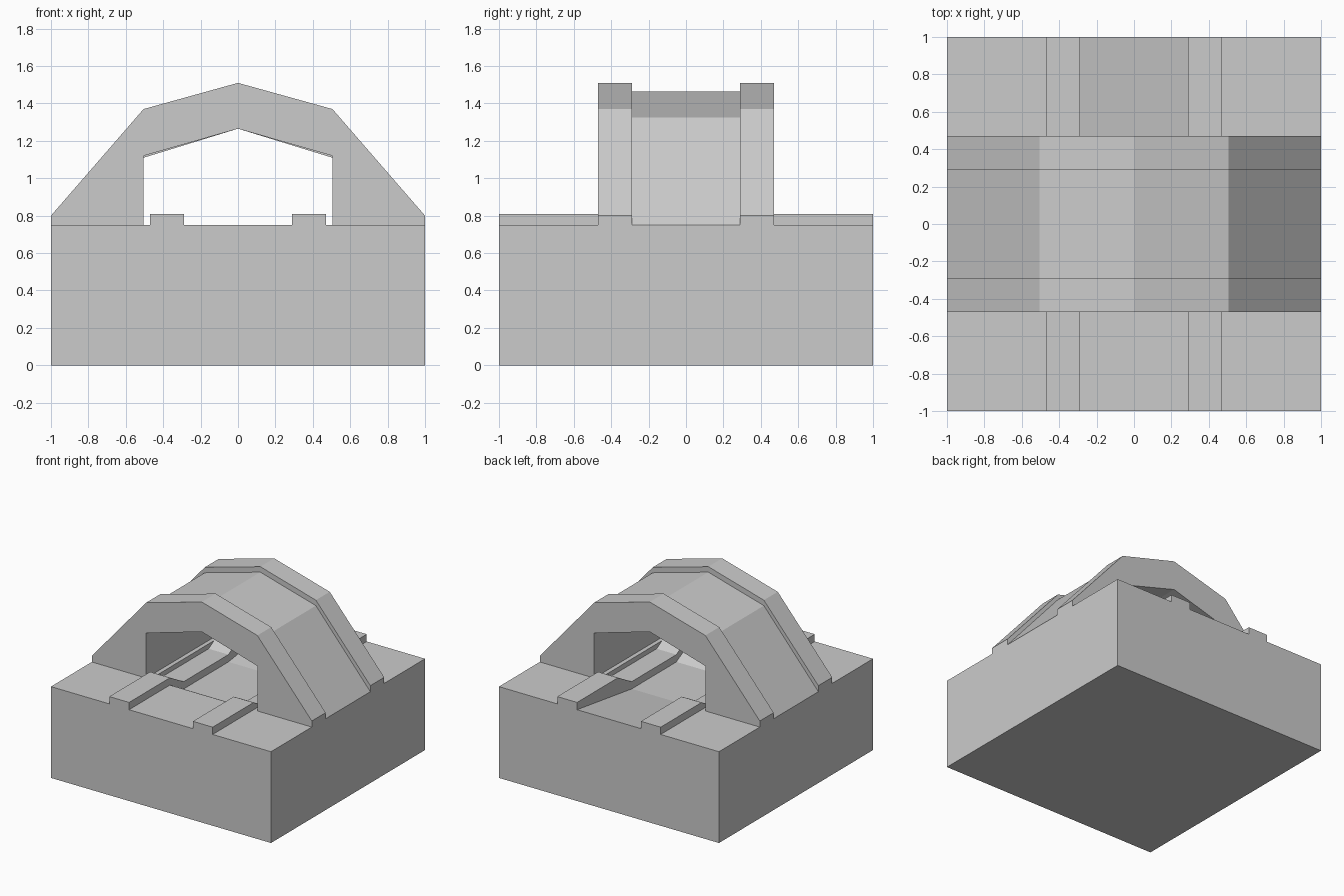
import bpy, bmesh
from mathutils import Vector

if "Cube" in bpy.data.objects:
    bpy.data.objects.remove(bpy.data.objects["Cube"])


def prism(name, profile, axis, a, b):
    """Extrude a 2D profile along axis: 'x' takes (y, z), 'y' takes (x, z)."""
    bm = bmesh.new()
    place = (lambda p: (a, p[0], p[1])) if axis == 'x' else (lambda p: (p[0], a, p[1]))
    face = bm.faces.new([bm.verts.new(place(p)) for p in profile])
    ext = bmesh.ops.extrude_face_region(bm, geom=[face])
    move = Vector((b - a, 0, 0)) if axis == 'x' else Vector((0, b - a, 0))
    bmesh.ops.translate(bm, vec=move,
                        verts=[v for v in ext['geom'] if isinstance(v, bmesh.types.BMVert)])
    bmesh.ops.recalc_face_normals(bm, faces=bm.faces[:])
    mesh = bpy.data.meshes.new(name)
    bm.to_mesh(mesh)
    bm.free()
    obj = bpy.data.objects.new(name, mesh)
    bpy.context.collection.objects.link(obj)
    return obj


def arch_profile(outer, inner):
    """Mirror right-hand outer and inner lines (foot to apex) into a closed arch."""
    def mirror(pts):
        return [(-x, z) for x, z in pts[:-1]]
    return outer + mirror(outer)[::-1] + mirror(inner) + inner[::-1]


DECK, RIM, DIP = 0.75, 0.81, 0.10
IN, OUT, WALL = 0.29, 0.47, 0.505

# Base block with the lower track sunk beneath the bridge
base = prism("base_block", [(-1, 0), (1, 0), (1, DECK), (-1, DECK)], 'x', -1, 1)
cutter = prism("dip_cutter",
               [(-OUT, DECK), (-IN, DECK - DIP), (IN, DECK - DIP), (1, DECK),
                (1, 0.95), (-OUT, 0.95)], 'x', -OUT, OUT)
cutter.hide_render = True
cutter.hide_viewport = True
mod = base.modifiers.new("dip", 'BOOLEAN')
mod.operation = 'DIFFERENCE'
mod.solver = 'EXACT'
mod.object = cutter

# Raised rims of the lower track, dipping under the bridge
rim = [(-1, 0.6), (-1, RIM), (-OUT, RIM), (-IN, RIM - DIP),
       (IN, RIM - DIP), (OUT, RIM), (1, RIM), (1, 0.6)]
for side, x0 in (("left", -OUT), ("right", IN)):
    prism(f"track_rim_{side}", rim, 'x', x0, x0 + OUT - IN)

# Bridge roadway
prism("bridge_roadway",
      arch_profile([(1, DECK), (WALL, 1.325), (0, 1.465)],
                   [(WALL, DECK), (WALL, 1.11), (0, 1.265)]), 'y', -IN, IN)

# Bridge kerbs on both sides of the roadway
kerb = arch_profile([(1, DECK), (1, 0.80), (WALL, 1.37), (0, 1.51)],
                    [(WALL, DECK), (WALL, 1.12), (0, 1.265)])
for side, y0 in (("front", -OUT), ("back", IN)):
    prism(f"bridge_kerb_{side}", kerb, 'y', y0, y0 + OUT - IN)
